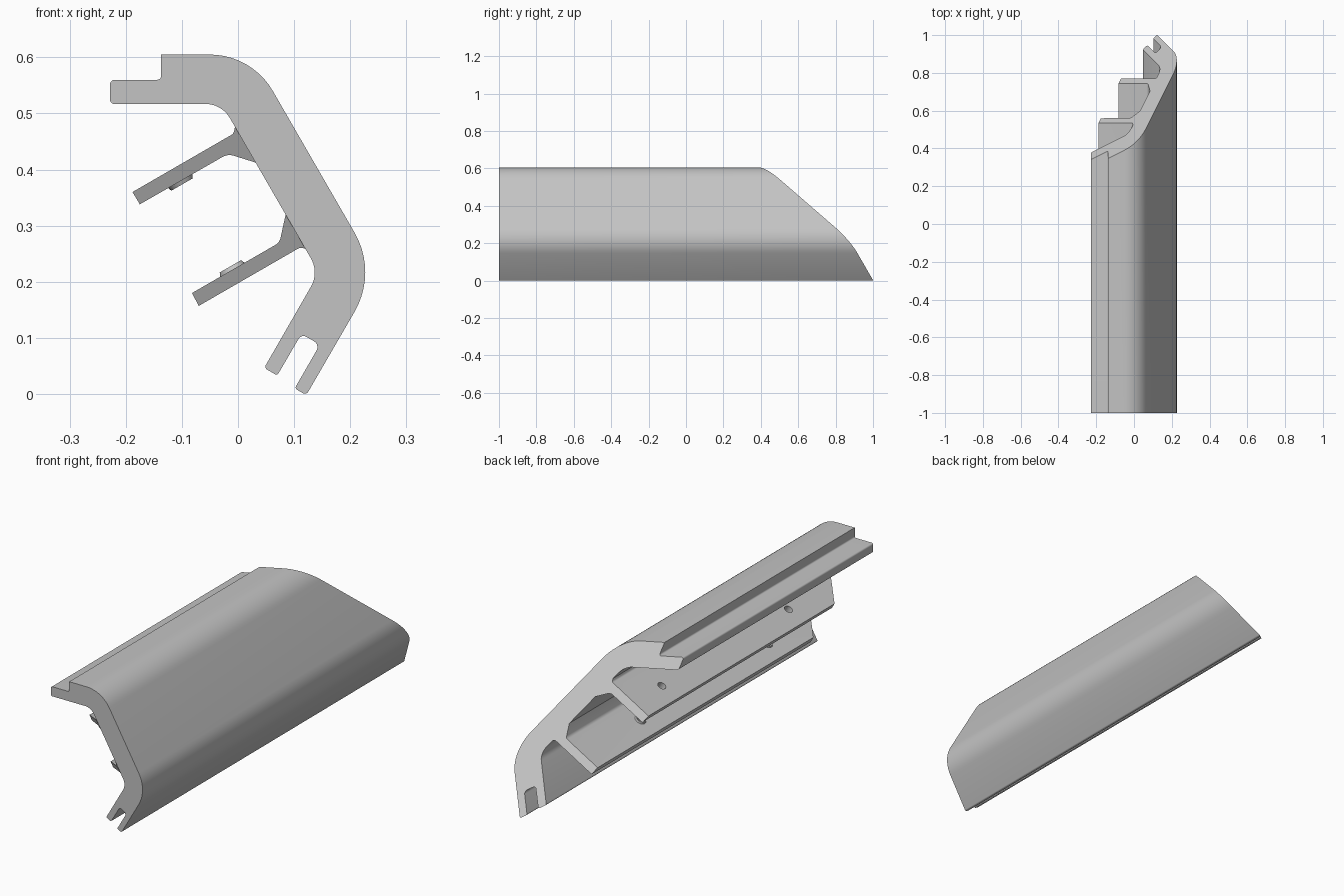
import bpy, bmesh, math
from mathutils import Vector

cube = bpy.data.objects.get("Cube")
if cube:
    bpy.data.objects.remove(cube)

grey = bpy.data.materials.new("plain grey")
grey.use_nodes = True
COLOR = (0.55, 0.55, 0.55, 1)
grey.diffuse_color = COLOR
grey.node_tree.nodes["Principled BSDF"].inputs["Base Color"].default_value = COLOR

ALONG = Vector((0.866, 0.5))      # rib direction, from free edge to panel
UP = Vector((-0.5, 0.866))        # across the rib, along the sloping panel


def rounded(corners, steps=10):
    """Turn (x, z, radius) corners into a filleted outline."""
    out = []
    for i, (x, z, r) in enumerate(corners):
        p = Vector((x, z))
        if r == 0:
            out.append(p)
            continue
        a = (Vector(corners[i - 1][:2]) - p).normalized()
        b = (Vector(corners[(i + 1) % len(corners)][:2]) - p).normalized()
        half = a.angle(b) / 2
        center = p + (a + b).normalized() * (r / math.sin(half))
        start = p + a * (r / math.tan(half)) - center
        end = p + b * (r / math.tan(half)) - center
        sweep = math.pi - 2 * half
        n = max(4, steps if r > 0.03 else 5)
        for k in range(n + 1):
            t = k / n
            out.append(center + (start * math.sin((1 - t) * sweep)
                                 + end * math.sin(t * sweep)) / math.sin(sweep))
    return out


def miter(p):
    """Back end: a 45 degree cut running down the sloping panel."""
    return 0.94 + 0.5 * p.x - 0.866 * p.y


def rib_front(p):
    """Front end of a rib: slanted back towards its free edge."""
    return max(-0.999, -1 - 0.866 * p.x - 0.5 * (p.y - 0.467))


def finish(name, bm):
    bmesh.ops.recalc_face_normals(bm, faces=bm.faces)
    mesh = bpy.data.meshes.new(name)
    bm.to_mesh(mesh)
    bm.free()
    mesh.materials.append(grey)
    ob = bpy.data.objects.new(name, mesh)
    bpy.context.collection.objects.link(ob)
    return ob


def prism(name, outline, front):
    bm = bmesh.new()
    a = [bm.verts.new((p.x, front(p), p.y)) for p in outline]
    b = [bm.verts.new((p.x, miter(p), p.y)) for p in outline]
    bm.faces.new(a)
    bm.faces.new(b[::-1])
    for i in range(len(a)):
        bm.faces.new((a[i - 1], a[i], b[i], b[i - 1]))
    return finish(name, bm)


def cone(name, center, y, axis, r1, r2, depth):
    bm = bmesh.new()
    bmesh.ops.create_cone(bm, cap_ends=True, segments=32,
                          radius1=r1, radius2=r2, depth=depth)
    ob = finish(name, bm)
    direction = Vector((axis.x, 0, axis.y))
    ob.rotation_euler = direction.to_track_quat('Z', 'Y').to_euler()
    ob.location = (center.x, y, center.y)
    return ob


def select(ob):
    bpy.ops.object.select_all(action='DESELECT')
    ob.select_set(True)
    bpy.context.view_layer.objects.active = ob


def combine(ob, tool, operation):
    mod = ob.modifiers.new("cut", 'BOOLEAN')
    mod.operation, mod.object, mod.solver = operation, tool, 'EXACT'
    select(ob)
    bpy.ops.object.modifier_apply(modifier=mod.name)
    bpy.data.objects.remove(tool)


# Bent panel with a stepped flange on top and a slotted lower edge
panel = prism("bent_panel", rounded([
    (-0.137, 0.605, 0), (0.0246, 0.605, 0.13), (0.2485, 0.217, 0.14),
    (0.1217, -0.002, 0.007), (0.101, 0.010, 0.005), (0.146, 0.088, 0.012),
    (0.113, 0.107, 0.010), (0.070, 0.033, 0.005), (0.0466, 0.0465, 0.006),
    (0.1445, 0.2165, 0.05), (-0.029, 0.517, 0.05), (-0.228, 0.517, 0.007),
    (-0.228, 0.56, 0.008), (-0.137, 0.56, 0.007)]), lambda p: -1.0)

# Two mounting ribs on the inside of the panel
upper_rib = prism("upper_rib", rounded([
    (-0.188, 0.360, 0), (-0.008, 0.464, 0.010), (-0.004, 0.482, 0),
    (0.03, 0.47, 0), (0.055, 0.405, 0), (-0.018, 0.428, 0.025),
    (-0.175, 0.338, 0)]), rib_front)
lower_rib = prism("lower_rib", rounded([
    (-0.082, 0.180, 0), (0.074, 0.270, 0.018), (0.086, 0.325, 0),
    (0.12, 0.30, 0), (0.14, 0.25, 0), (0.112, 0.262, 0.012),
    (-0.070, 0.157, 0)]), rib_front)

# Screw holes, each with a thin collar on the facing side of the rib
for rib, edge, side in ((upper_rib, Vector((-0.175, 0.338)), -UP),
                        (lower_rib, Vector((-0.082, 0.180)), UP)):
    spot = edge + ALONG * 0.083
    for y in (0.337, -0.56):
        combine(rib, cone("collar", spot + side * 0.001, y, side,
                          0.027, 0.022, 0.012), 'UNION')
        combine(rib, cone("hole", spot, y, side, 0.018, 0.018, 0.1), 'DIFFERENCE')

for ob in (panel, upper_rib, lower_rib):
    select(ob)
    bpy.ops.object.shade_smooth_by_angle(angle=math.radians(30))
